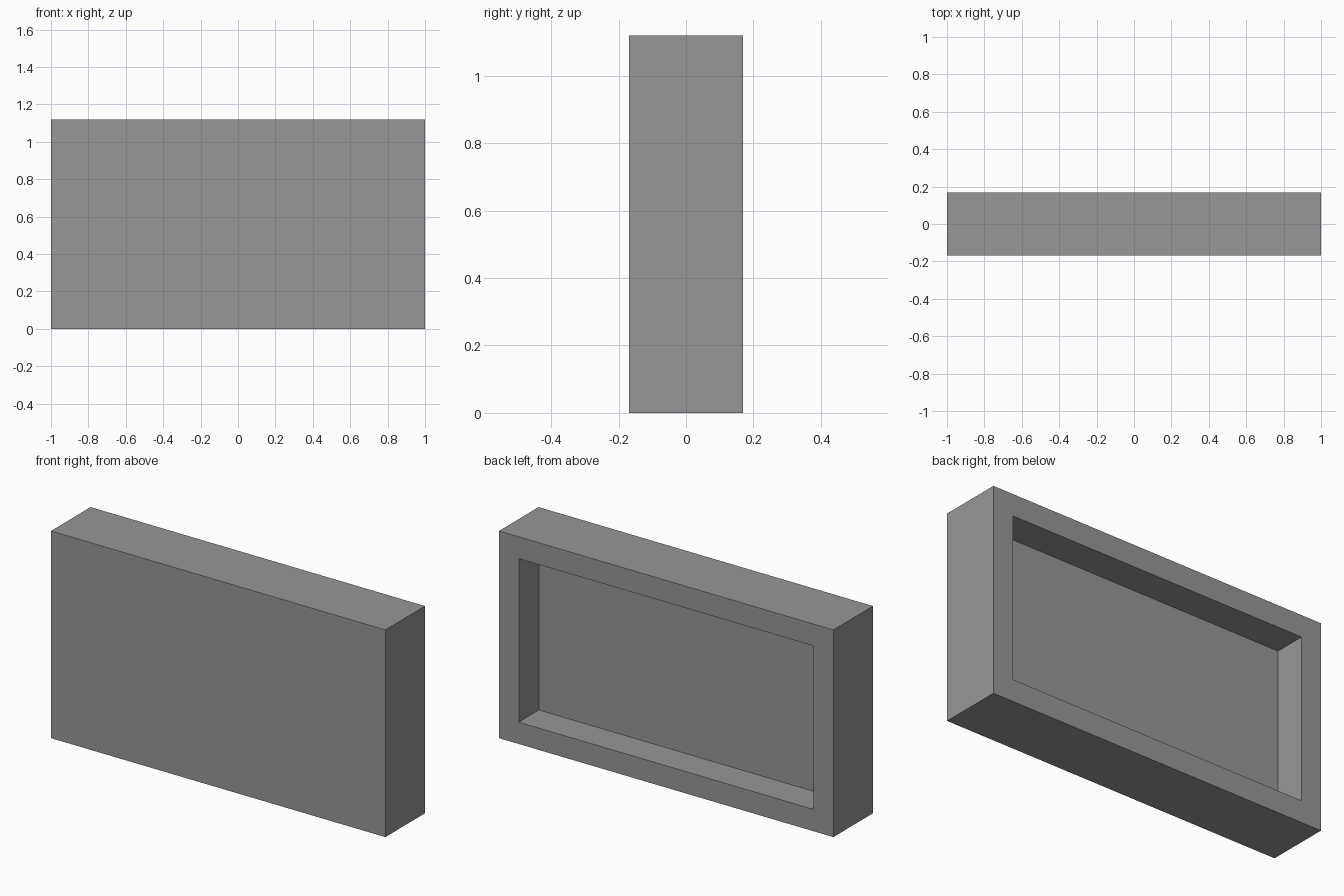
import bpy
import bmesh
from mathutils import Vector

WIDTH, DEPTH, HEIGHT = 2.0, 0.338, 1.12
RIM = 0.118       # width of the border around the back recess
RECESS = 0.172    # how far the back panel is sunk

cube = bpy.data.objects.get("Cube")
if cube:
    bpy.data.objects.remove(cube, do_unlink=True)

# Single grey material
grey = bpy.data.materials.new("plain_grey")
grey.use_nodes = True
colour = (0.31, 0.31, 0.31, 1.0)
grey.diffuse_color = colour
grey.node_tree.nodes["Principled BSDF"].inputs["Base Color"].default_value = colour

# Solid slab standing on the ground
bm = bmesh.new()
bmesh.ops.create_cube(bm, size=1)
bmesh.ops.scale(bm, vec=(WIDTH, DEPTH, HEIGHT), verts=bm.verts)
bmesh.ops.translate(bm, vec=(0, 0, HEIGHT / 2), verts=bm.verts)
bm.normal_update()

# Rectangular recess: inset the back face, then push it inwards
back = max(bm.faces, key=lambda f: f.normal.y)
bmesh.ops.inset_region(bm, faces=[back], thickness=RIM, use_even_offset=True)
pushed = bmesh.ops.extrude_discrete_faces(bm, faces=[back])["faces"][0]
bmesh.ops.translate(bm, vec=Vector((0, -RECESS, 0)), verts=pushed.verts)
bmesh.ops.recalc_face_normals(bm, faces=bm.faces)

mesh = bpy.data.meshes.new("recessed_panel")
bm.to_mesh(mesh)
bm.free()
mesh.materials.append(grey)
panel = bpy.data.objects.new("recessed_panel", mesh)
bpy.context.collection.objects.link(panel)
